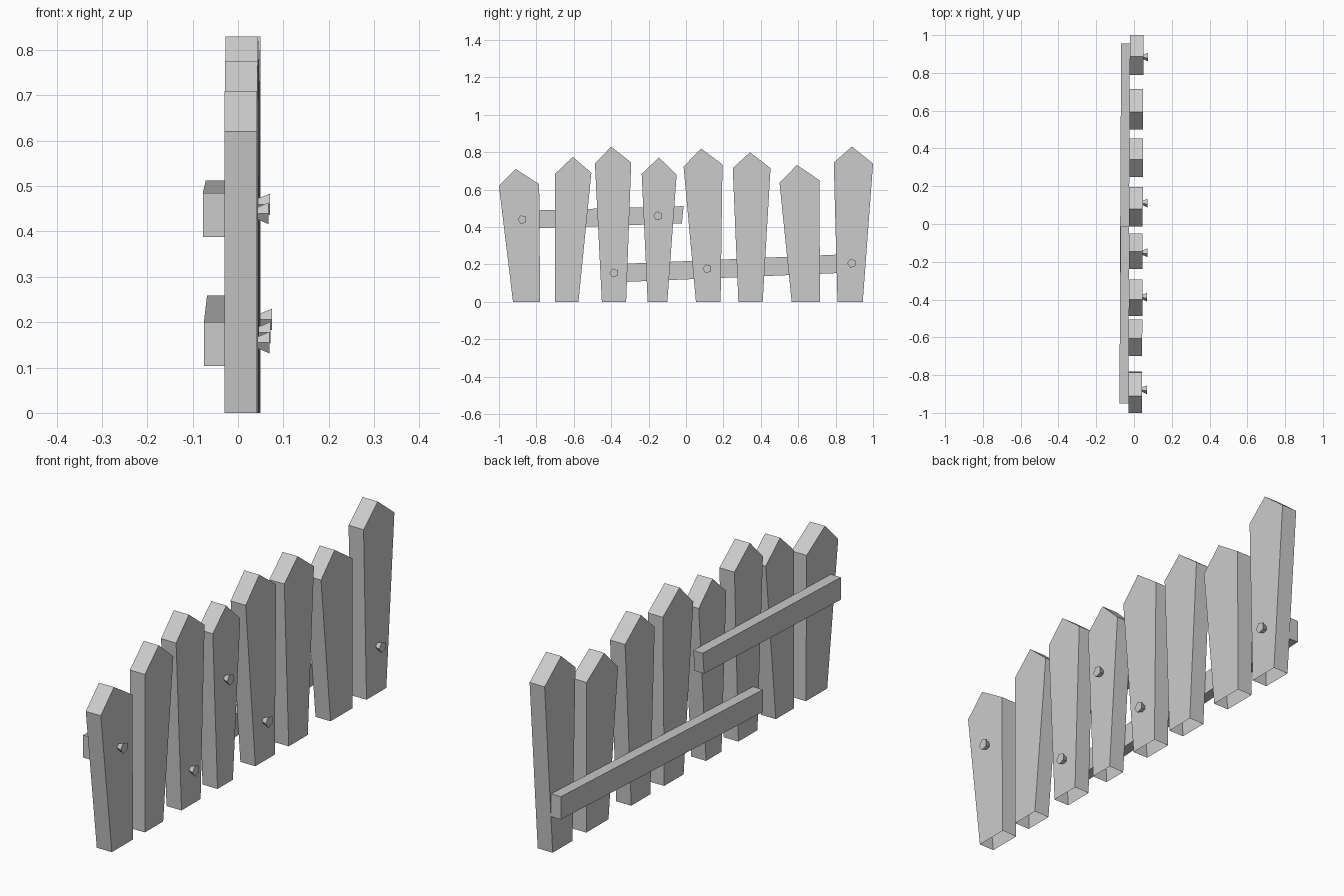
import bpy, bmesh, math
from mathutils import Matrix

if "Cube" in bpy.data.objects:
    bpy.data.objects.remove(bpy.data.objects["Cube"])

SKEW = 0.004            # the whole fence is turned very slightly
BACK, FRONT = -0.026, 0.046


def finish(bm, name):
    bmesh.ops.recalc_face_normals(bm, faces=bm.faces)
    me = bpy.data.meshes.new(name)
    bm.to_mesh(me)
    bm.free()
    ob = bpy.data.objects.new(name, me)
    bpy.context.collection.objects.link(ob)
    return ob


def slab(name, profile, x_back, x_front, open_bottom=False):
    """Extrude a y-z profile along x; x_back and x_front are functions of y."""
    bm = bmesh.new()
    a = [bm.verts.new((x_back(y), y, z)) for y, z in profile]
    b = [bm.verts.new((x_front(y), y, z)) for y, z in profile]
    bm.faces.new(a)
    bm.faces.new(b[::-1])
    n = len(profile)
    for i in range(1 if open_bottom else 0, n):
        j = (i + 1) % n
        bm.faces.new((a[i], b[i], b[j], a[j]))
    return finish(bm, name)


def back(y):
    return BACK + SKEW * y


def front(y):
    return FRONT + SKEW * y


# Pickets: foot left/right, right shoulder, peak, left shoulder
pickets = [
    (-0.925, -0.78, (-0.785, 0.63), (-0.91, 0.71), (-1.0, 0.62)),
    (-0.70, -0.575, (-0.506, 0.69), (-0.605, 0.775), (-0.70, 0.685)),
    (-0.45, -0.32, (-0.293, 0.745), (-0.40, 0.83), (-0.487, 0.74)),
    (-0.205, -0.10, (-0.05, 0.68), (-0.145, 0.772), (-0.237, 0.685)),
    (0.053, 0.185, (0.195, 0.735), (0.08, 0.82), (-0.013, 0.723)),
    (0.28, 0.41, (0.452, 0.715), (0.342, 0.80), (0.25, 0.715)),
    (0.565, 0.716, (0.714, 0.65), (0.593, 0.732), (0.50, 0.637)),
    (0.81, 0.945, (1.0, 0.74), (0.887, 0.83), (0.79, 0.745)),
]
for i, (left, right, rs, peak, ls) in enumerate(pickets, 1):
    slab(f"picket_{i}", [(left, 0), (right, 0), rs, peak, ls],
         back, front, open_bottom=True)

# Rails on the back: y range, bottom z and top z at each end
slab("upper_rail", [(-0.95, 0.388), (-0.022, 0.42), (-0.013, 0.512), (-0.95, 0.485)],
     lambda y: -0.071 + 0.007 * y, back)
slab("lower_rail", [(-0.42, 0.103), (0.955, 0.16), (0.955, 0.259), (-0.42, 0.20)],
     lambda y: -0.073 + 0.005 * y, back)

# Five-sided nails flaring outwards from the pickets
nails = [(-0.875, 0.44), (-0.15, 0.46), (-0.385, 0.155), (0.113, 0.177), (0.886, 0.206)]
for i, (y, z) in enumerate(nails, 1):
    bm = bmesh.new()
    x0, x1 = front(y) - 0.002, 0.071 + SKEW * y
    bmesh.ops.create_cone(
        bm, cap_ends=True, segments=5, radius1=0.013, radius2=0.025, depth=x1 - x0,
        matrix=Matrix.Translation(((x0 + x1) / 2, y, z))
        @ Matrix.Rotation(math.pi / 2, 4, 'Y') @ Matrix.Rotation(math.pi / 2, 4, 'Z')
        @ Matrix.Rotation(math.pi / 2, 4, 'Z'))
    finish(bm, f"nail_{i}")
